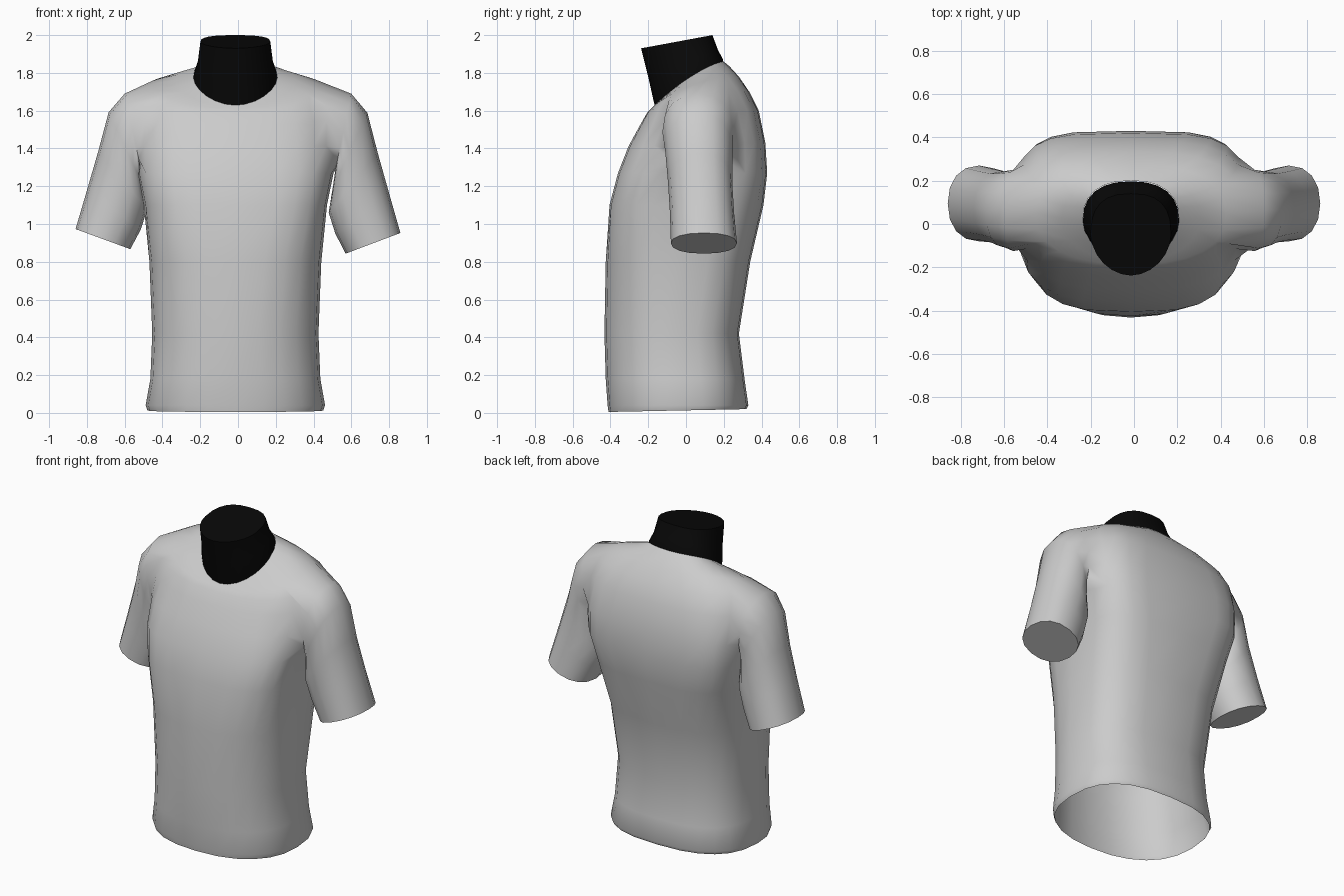
import bpy, bmesh
from math import sin, cos, radians
from mathutils import Vector

old = bpy.data.objects.get("Cube")
if old:
    bpy.data.objects.remove(old)

SEGS = 24
CX = -0.014


def material(name, value):
    m = bpy.data.materials.new(name)
    m.use_nodes = True
    col = (value, value, value, 1)
    m.diffuse_color = col
    m.node_tree.nodes["Principled BSDF"].inputs["Base Color"].default_value = col
    return m


def spow(v, e):
    return abs(v) ** e * (1 if v >= 0 else -1)


def body_ring(bm, w, yf, zf, yb, zb, lift, front_pow, back_pow):
    """Tilted rounded ring; vertex 0 is at the left side, then runs to the back."""
    ring = []
    for i in range(SEGS):
        a = radians(360 / SEGS * i)
        e = 2 / (back_pow if i < SEGS / 2 else front_pow)
        c, s = spow(cos(a), e), spow(sin(a), e)
        t = (s + 1) / 2
        z = zf + (zb - zf) * t + lift * c * c
        ring.append(bm.verts.new((CX + w * c, yf + (yb - yf) * t, z)))
    return ring


def bridge(bm, a, b, skip=()):
    n = len(a)
    for i in range(n):
        if i not in skip:
            j = (i + 1) % n
            bm.faces.new((a[i], a[j], b[j], b[i]))


def finish(bm, name, mat, angle):
    bmesh.ops.recalc_face_normals(bm, faces=bm.faces)
    me = bpy.data.meshes.new(name)
    bm.to_mesh(me)
    bm.free()
    me.materials.append(mat)
    ob = bpy.data.objects.new(name, me)
    bpy.context.collection.objects.link(ob)
    bpy.ops.object.select_all(action='DESELECT')
    ob.select_set(True)
    bpy.context.view_layer.objects.active = ob
    bpy.ops.object.shade_smooth_by_angle(angle=radians(angle))
    return ob


# Torso rings: half width, front y, front z, back y, back z, side lift,
# squareness of the front and of the back
TORSO = [
    (.465, -.41, .005, .32, .02, 0, 2.3, 2.6),
    (.475, -.415, .04, .33, .04, 0, 2.35, 2.6),
    (.45, -.425, .18, .31, .18, 0, 2.3, 2.7),
    (.44, -.432, .42, .28, .42, 0, 2.2, 2.8),
    (.455, -.425, .8, .34, .8, 0, 2.5, 3),
    (.485, -.405, 1.1, .41, 1.1, 0, 3.2, 3.6),
    (.52, -.36, 1.27, .43, 1.27, 0, 3.2, 4),
    (.53, -.305, 1.41, .42, 1.43, 0, 2.9, 3.9),
    (.54, -.245, 1.52, .385, 1.6, .015, 2.6, 3.2),
    (.52, -.205, 1.59, .335, 1.7, .03, 2.5, 2.7),
    (.44, -.185, 1.61, .28, 1.78, .045, 2.4, 2.3),
    (.32, -.175, 1.62, .23, 1.835, .035, 2.1, 2.1),
    (.222, -.165, 1.63, .2, 1.86, .03, 1.9, 2.4),
]
HOLE_LOW, HOLE_HIGH = 6, 10   # rows opened for the sleeves

# Sleeve rings: outer x, outer z, inner x, inner z, front y, back y
SLEEVE = [
    (.60, 1.69, .515, 1.29, -.125, .25),
    (.685, 1.59, .50, 1.19, -.11, .245),
    (.74, 1.38, .48, 1.07, -.095, .245),
    (.80, 1.17, .515, .96, -.085, .255),
    (.86, .963, .57, .855, -.08, .27),
]

# Shirt: torso and sleeves in one continuous shell
bm = bmesh.new()
rings = [body_ring(bm, *r) for r in TORSO]
left_cols = [SEGS - 2, SEGS - 1, 0, 1]
right_cols = [SEGS // 2 + k for k in (-2, -1, 0, 1)]
for k in range(len(rings) - 1):
    opened = left_cols + right_cols if HOLE_LOW <= k < HOLE_HIGH else ()
    bridge(bm, rings[k], rings[k + 1], opened)

for side in (1, -1):
    # Columns around the armhole, ordered front to back
    if side == 1:
        cols = [k % SEGS for k in range(-2, 3)]
    else:
        cols = [SEGS // 2 - k for k in range(-2, 3)]
    rows = range(HOLE_LOW, HOLE_HIGH)
    loop = [rings[HOLE_LOW][c] for c in cols[:-1]]
    loop += [rings[r][cols[-1]] for r in rows]
    loop += [rings[HOLE_HIGH][c] for c in reversed(cols[1:])]
    loop += [rings[r][cols[0]] for r in range(HOLE_HIGH, HOLE_LOW, -1)]
    for ox, oz, ix, iz, yf, yb in SLEEVE:
        outer, inner = Vector((ox, 0, oz)), Vector((ix, 0, iz))
        mid, half = (outer + inner) / 2, (outer - inner) / 2
        ring = []
        for i in range(16):
            a = radians(-135 + 22.5 * i)
            p = mid + half * spow(sin(a), .9)
            p.y = (yf + yb) / 2 + (yb - yf) / 2 * spow(cos(a), .9)
            p.x *= side
            p.z -= .014 * side * (1.7 - p.z)
            ring.append(bm.verts.new(p))
        bridge(bm, loop, ring)
        loop = ring
    bm.faces.new(loop)   # closed sleeve end
finish(bm, "shirt", material("light grey cloth", .6), 60)

# Neck: forward-leaning stub with a flat cap
NECK = [
    (.22, -.163, 1.615, .197, 1.845, .03, 1.9, 2.4),
    (.222, -.17, 1.645, .197, 1.87, .02, 1.9, 2.4),
    (.2, -.2, 1.78, .17, 1.92, 0, 1.9, 2.5),
    (.185, -.238, 1.93, .14, 2.0, 0, 1.9, 2.6),
]
bm = bmesh.new()
rings = [body_ring(bm, *r) for r in NECK]
for a, b in zip(rings, rings[1:]):
    bridge(bm, a, b)
bm.faces.new(rings[-1])
finish(bm, "neck", material("black", .0025), 40)
